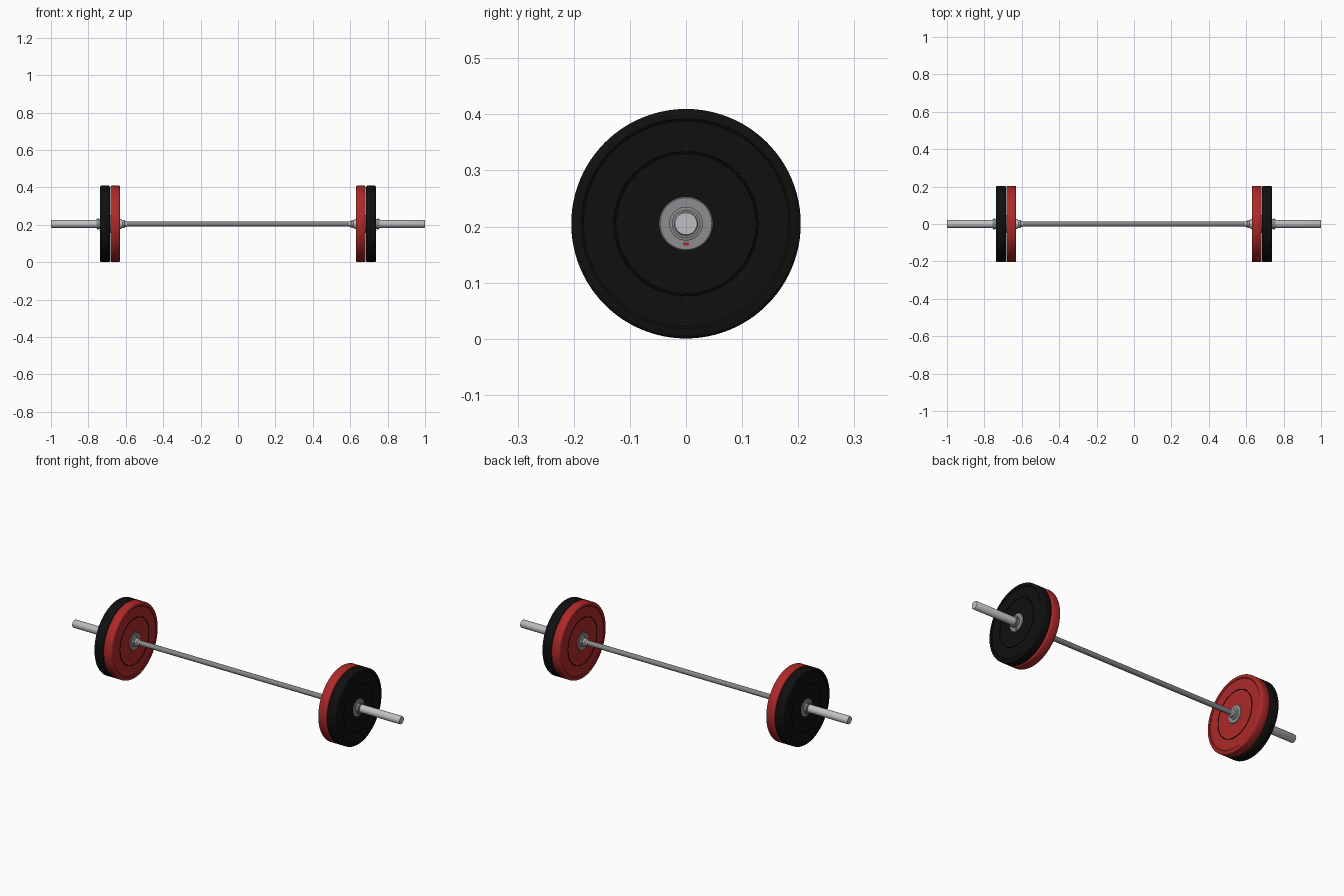
import bpy, bmesh, math
from mathutils import Matrix, Vector

cube = bpy.data.objects.get("Cube")
if cube:
    bpy.data.objects.remove(cube, do_unlink=True)

AXIS_Z = 0.205


def material(name, rgb, metallic=0.0):
    m = bpy.data.materials.new(name)
    m.use_nodes = True
    m.diffuse_color = (*rgb, 1)
    bsdf = m.node_tree.nodes["Principled BSDF"]
    bsdf.inputs["Base Color"].default_value = (*rgb, 1)
    bsdf.inputs["Roughness"].default_value = 0.5
    return m


red = material("red rubber", (0.42, 0.022, 0.022))
black = material("black rubber", (0.005, 0.005, 0.005))
groove = material("groove black", (0.002, 0.002, 0.002))
steel = material("bright steel", (0.52, 0.52, 0.54))
bar_steel = material("dark steel", (0.24, 0.24, 0.25))
hub_steel = material("hub grey", (0.27, 0.27, 0.28))


def finish(bm, name, mats):
    bmesh.ops.recalc_face_normals(bm, faces=bm.faces)
    mesh = bpy.data.meshes.new(name)
    bm.to_mesh(mesh)
    bm.free()
    for m in mats:
        mesh.materials.append(m)
    ob = bpy.data.objects.new(name, mesh)
    bpy.context.collection.objects.link(ob)
    bpy.ops.object.select_all(action="DESELECT")
    ob.select_set(True)
    bpy.context.view_layer.objects.active = ob
    bpy.ops.object.shade_smooth_by_angle(angle=math.radians(35))
    return ob


def lathe(name, profile, mats, side=1, sides=48, rule=None):
    """Revolve (x, radius) points, starting and ending on the x axis."""
    bm = bmesh.new()
    pts = [(profile[0][0], 0)] + profile + [(profile[-1][0], 0)]
    verts = [bm.verts.new((side * x, 0, AXIS_Z + r)) for x, r in pts]
    edges = [bm.edges.new(pair) for pair in zip(verts, verts[1:])]
    bmesh.ops.spin(bm, geom=verts + edges, cent=(0, 0, AXIS_Z), axis=(1, 0, 0),
                   angle=math.tau, steps=sides, use_duplicate=False)
    bmesh.ops.remove_doubles(bm, verts=bm.verts, dist=0.00005)
    if rule:
        for f in bm.faces:
            radii = [math.hypot(v.co.y, v.co.z - AXIS_Z) for v in f.verts]
            f.material_index = rule(min(radii), max(radii))
    return finish(bm, name, mats)


def plate_profile(x0, x1):
    """Half of a bumper plate face, mirrored about its middle plane."""
    half = [(0.003, 0.1245), (0.005, 0.125), (0.005, 0.1285), (0.003, 0.129),
            (0.003, 0.183), (0.0, 0.187), (0.0, 0.196), (0.001, 0.200),
            (0.003, 0.203), (0.006, 0.2045)]
    near = [(x0 + d, r) for d, r in half]
    far = [(x1 - d, r) for d, r in reversed(half)]
    return near + far


def in_groove(lo, hi):
    return 1 if lo > 0.124 and hi < 0.1295 else 0


# Central bar
lathe("bar_shaft", [(-0.62, 0.0135), (0.62, 0.0135)], [bar_steel], sides=32)

for side, label in ((1, "left"), (-1, "right")):
    # Bumper plates
    for colour, mat, x0, x1 in (("red", red, 0.630, 0.682), ("black", black, 0.684, 0.738)):
        lathe(f"{label}_{colour}_plate", plate_profile(x0, x1), [mat, groove],
              side, 96, in_groove)

    # Steel hub through both plates
    lathe(f"{label}_hub", [(0.630, 0.046), (0.632, 0.048), (0.736, 0.048), (0.738, 0.046)],
          [hub_steel], side, 48)

    # Inner stop collar on the shaft
    lathe(f"{label}_inner_collar",
          [(0.594, 0.0155), (0.604, 0.0155), (0.606, 0.019), (0.608, 0.021),
           (0.616, 0.021), (0.618, 0.019), (0.622, 0.019), (0.624, 0.027),
           (0.632, 0.027)], [steel], side, 40)

    # Loading sleeve with chamfered end
    lathe(f"{label}_sleeve", [(0.62, 0.0215), (0.997, 0.0215), (1.0, 0.0195)],
          [steel], side, 40)

    # Outer locking collar
    lathe(f"{label}_outer_collar",
          [(0.737, 0.026), (0.746, 0.026), (0.747, 0.030), (0.753, 0.030),
           (0.754, 0.025), (0.757, 0.025)], [bar_steel], side, 40)

    # Small red tag below the sleeve on the hub
    bm = bmesh.new()
    bmesh.ops.create_cube(bm, size=1, matrix=Matrix.Translation(
        Vector((side * 0.738, 0, AXIS_Z - 0.036))) @ Matrix.Diagonal((0.004, 0.011, 0.005, 1)))
    finish(bm, f"{label}_hub_tag", [red])
